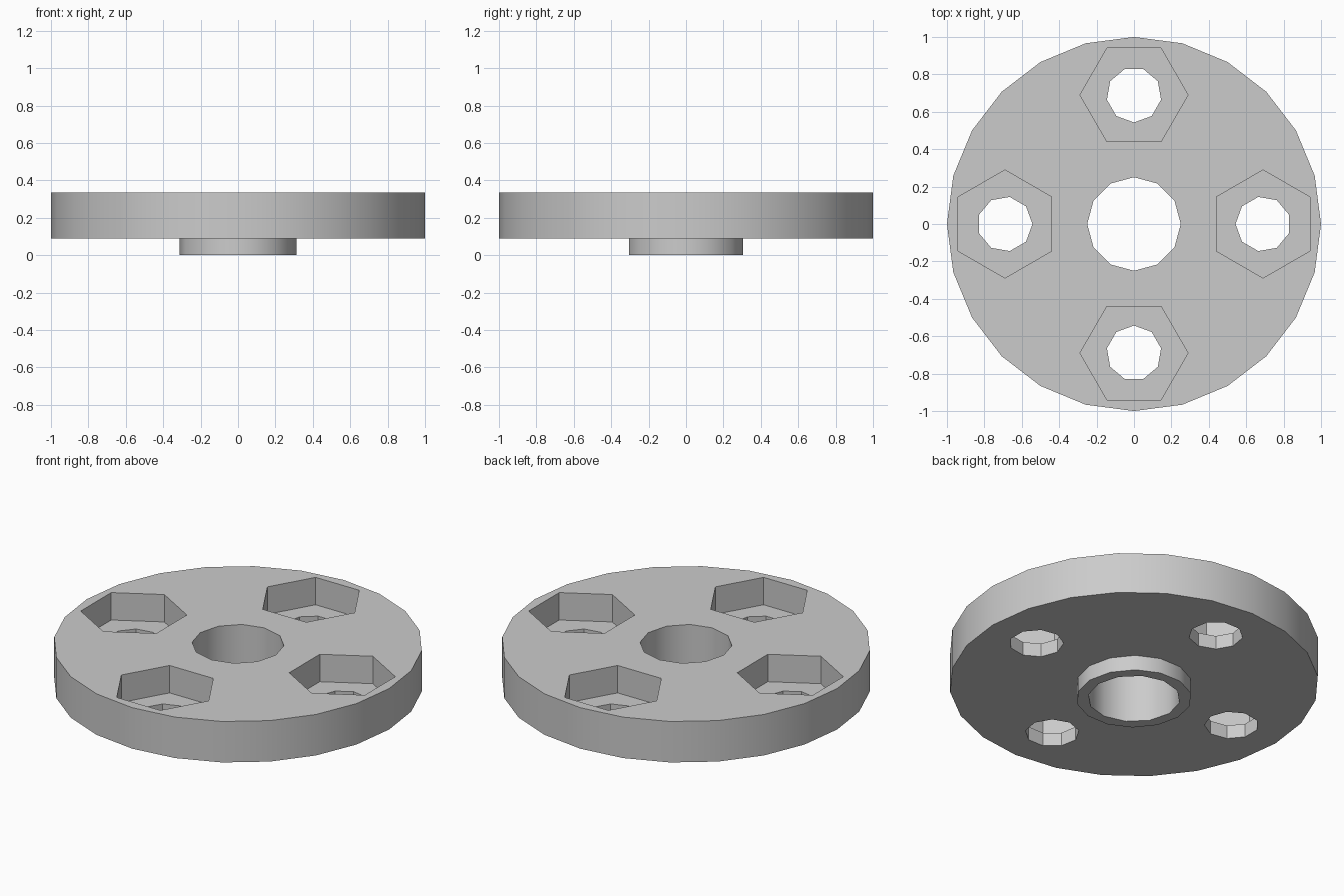
import bpy
from math import cos, sin, pi, radians

cube = bpy.data.objects.get("Cube")
if cube:
    bpy.data.objects.remove(cube, do_unlink=True)

DISC_BOTTOM, DISC_TOP = 0.09, 0.335
POCKET_FLOOR = 0.171
HOLE_RING = 0.69

grey = bpy.data.materials.new("light_grey")
grey.use_nodes = True
colour = (0.6, 0.6, 0.6, 1)
grey.diffuse_color = colour
grey.node_tree.nodes["Principled BSDF"].inputs["Base Color"].default_value = colour


def prism(name, sides, radius, low, high, turn=0.0, x=0.0, y=0.0):
    """Upright regular prism whose first corner points along the angle turn."""
    ring = [(x + radius * cos(turn + 2 * pi * i / sides),
             y + radius * sin(turn + 2 * pi * i / sides)) for i in range(sides)]
    verts = [(*p, low) for p in ring] + [(*p, high) for p in ring]
    faces = [tuple(reversed(range(sides))), tuple(range(sides, 2 * sides))]
    for i in range(sides):
        j = (i + 1) % sides
        faces.append((i, j, sides + j, sides + i))
    mesh = bpy.data.meshes.new(name)
    mesh.from_pydata(verts, [], faces)
    mesh.materials.append(grey)
    obj = bpy.data.objects.new(name, mesh)
    bpy.context.collection.objects.link(obj)
    return obj


def combine(target, tool, operation):
    """Apply a boolean and discard the tool."""
    mod = target.modifiers.new(tool.name, 'BOOLEAN')
    mod.operation = operation
    mod.solver = 'EXACT'
    mod.object = tool
    bpy.context.view_layer.objects.active = target
    bpy.ops.object.modifier_apply(modifier=mod.name)
    bpy.data.objects.remove(tool, do_unlink=True)


# Disc with the short hub underneath
disc = prism("hub_disc", 24, 1.0, DISC_BOTTOM, DISC_TOP)
combine(disc, prism("hub_boss", 14, 0.313, 0, DISC_BOTTOM + 0.05), 'UNION')

# Central bore
combine(disc, prism("bore_cutter", 12, 0.25, -0.1, 0.5), 'DIFFERENCE')

# Four hexagonal nut pockets, each with a bolt hole through its floor
for i in range(4):
    a = i * pi / 2
    x, y = HOLE_RING * cos(a), HOLE_RING * sin(a)
    combine(disc, prism("pocket_cutter", 6, 0.2887, POCKET_FLOOR, 0.5,
                        a + pi / 2, x, y), 'DIFFERENCE')
    combine(disc, prism("bolt_hole_cutter", 9, 0.147, -0.1, 0.4,
                        a + pi, x, y), 'DIFFERENCE')

# Smooth round walls, crisp rims and pocket corners
bpy.ops.object.select_all(action='DESELECT')
disc.select_set(True)
bpy.context.view_layer.objects.active = disc
bpy.ops.object.shade_smooth_by_angle(angle=radians(35))
